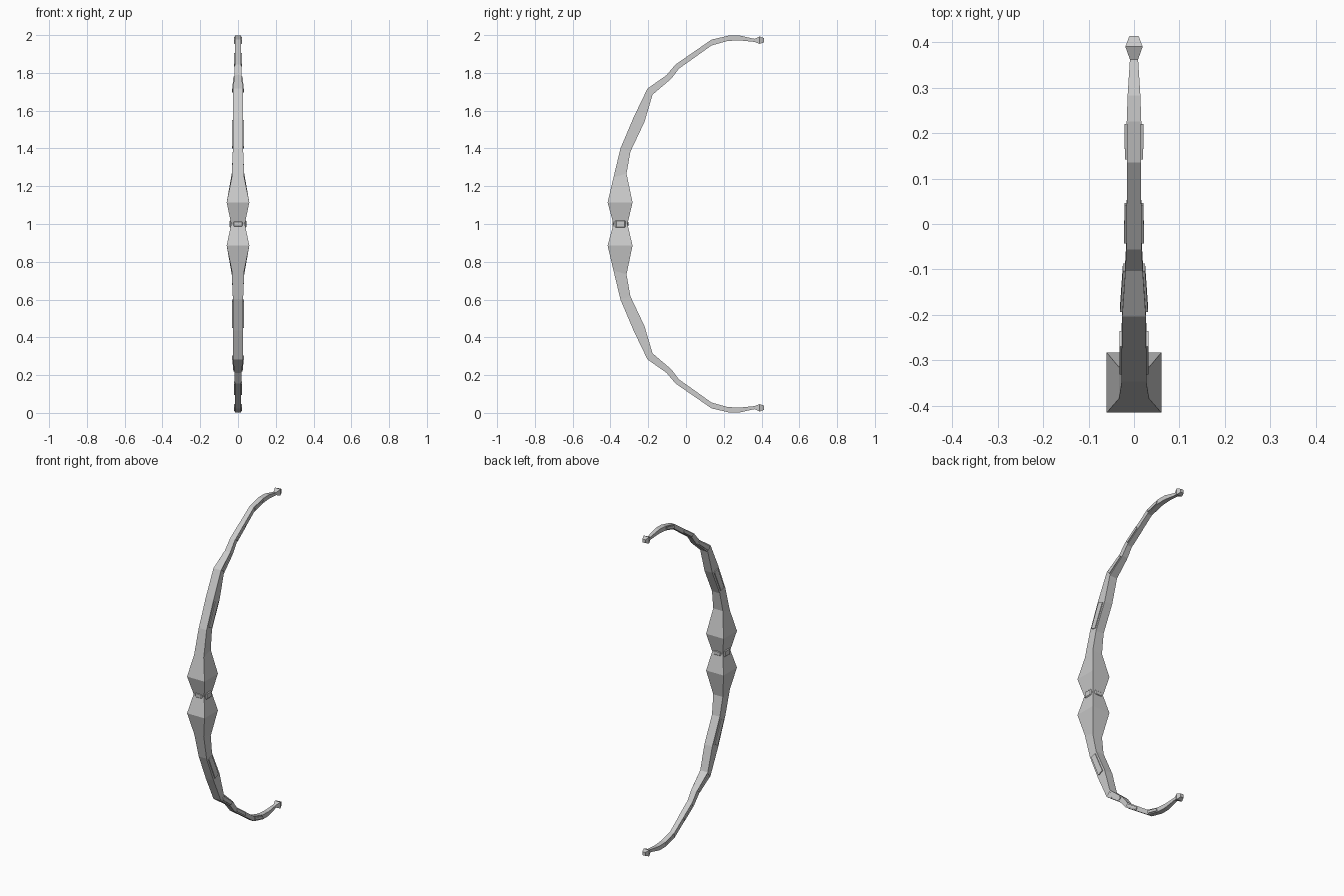
import bpy, bmesh

if "Cube" in bpy.data.objects:
    bpy.data.objects.remove(bpy.data.objects["Cube"])

# Upper limb stations: outer edge (y, z), inner edge (y, z), half width in x
ST = [
    (-0.384, 1.000, -0.310, 1.000, 0.036),
    (-0.415, 1.114, -0.283, 1.114, 0.060),
    (-0.384, 1.246, -0.315, 1.267, 0.033),
    (-0.347, 1.400, -0.294, 1.384, 0.027),
    (-0.278, 1.563, -0.220, 1.540, 0.027),
    (-0.204, 1.717, -0.177, 1.685, 0.026),
    (-0.103, 1.788, -0.077, 1.770, 0.019),
    (-0.056, 1.844, -0.038, 1.822, 0.017),
    (0.135, 1.976, 0.135, 1.945, 0.015),
    (0.225, 1.997, 0.220, 1.969, 0.016),
    (0.283, 1.998, 0.283, 1.972, 0.014),
    (0.362, 1.980, 0.362, 1.964, 0.009),
    (0.390, 1.993, 0.390, 1.954, 0.019),
    (0.414, 1.983, 0.414, 1.962, 0.010),
]


def loft(name, stations, cap_start):
    """Rectangular sections joined along the limb, mirrored about z = 1."""
    bm = bmesh.new()
    rings = []
    for yo, zo, yi, zi, hx in stations:
        pts = [(-hx, yo, zo - 1), (hx, yo, zo - 1), (hx, yi, zi - 1), (-hx, yi, zi - 1)]
        rings.append([bm.verts.new(p) for p in pts])
    for a, b in zip(rings, rings[1:]):
        for i in range(4):
            j = (i + 1) % 4
            bm.faces.new((a[i], a[j], b[j], b[i]))
    bm.faces.new(rings[-1])
    if cap_start:
        bm.faces.new(rings[0][::-1])
    bmesh.ops.recalc_face_normals(bm, faces=bm.faces)
    me = bpy.data.meshes.new(name)
    bm.to_mesh(me)
    bm.free()
    ob = bpy.data.objects.new(name, me)
    bpy.context.collection.objects.link(ob)
    ob.location.z = 1
    mod = ob.modifiers.new("mirror", 'MIRROR')
    mod.use_axis = (False, False, True)
    return ob


def section(i, t, inset, extra):
    """Narrowed section between station i and i + 1."""
    yo, zo, yi, zi, hx = [a + (b - a) * t for a, b in zip(ST[i], ST[i + 1])]
    dy, dz = (yi - yo) * inset, (zi - zo) * inset
    return (yo + dy, zo + dz, yi - dy, zi - dz, hx + extra)


# Bow body
loft("bow_limbs", ST, False)

# Raised side panels along each limb
for n, (i, t0, t1) in enumerate([(3, 0.08, 0.95), (5, 0.05, 0.95), (7, 0.05, 0.5), (8, 0.08, 0.95)]):
    loft(f"side_panel_{n + 1}", [section(i, t0, 0.2, 0.005), section(i, t1, 0.2, 0.005)], True)


# Grip studs around the waist
def stud(name, loc, size):
    bpy.ops.mesh.primitive_cube_add(size=1, location=loc)
    ob = bpy.context.object
    ob.name = name
    ob.scale = size
    bpy.ops.object.transform_apply(location=False, rotation=False, scale=True)
    mod = ob.modifiers.new("bevel", 'BEVEL')
    mod.width = 0.006
    mod.segments = 1


stud("grip_studs_side", (0, -0.347, 1), (0.09, 0.056, 0.042))
stud("grip_studs_front_back", (0, -0.347, 1), (0.052, 0.086, 0.032))
